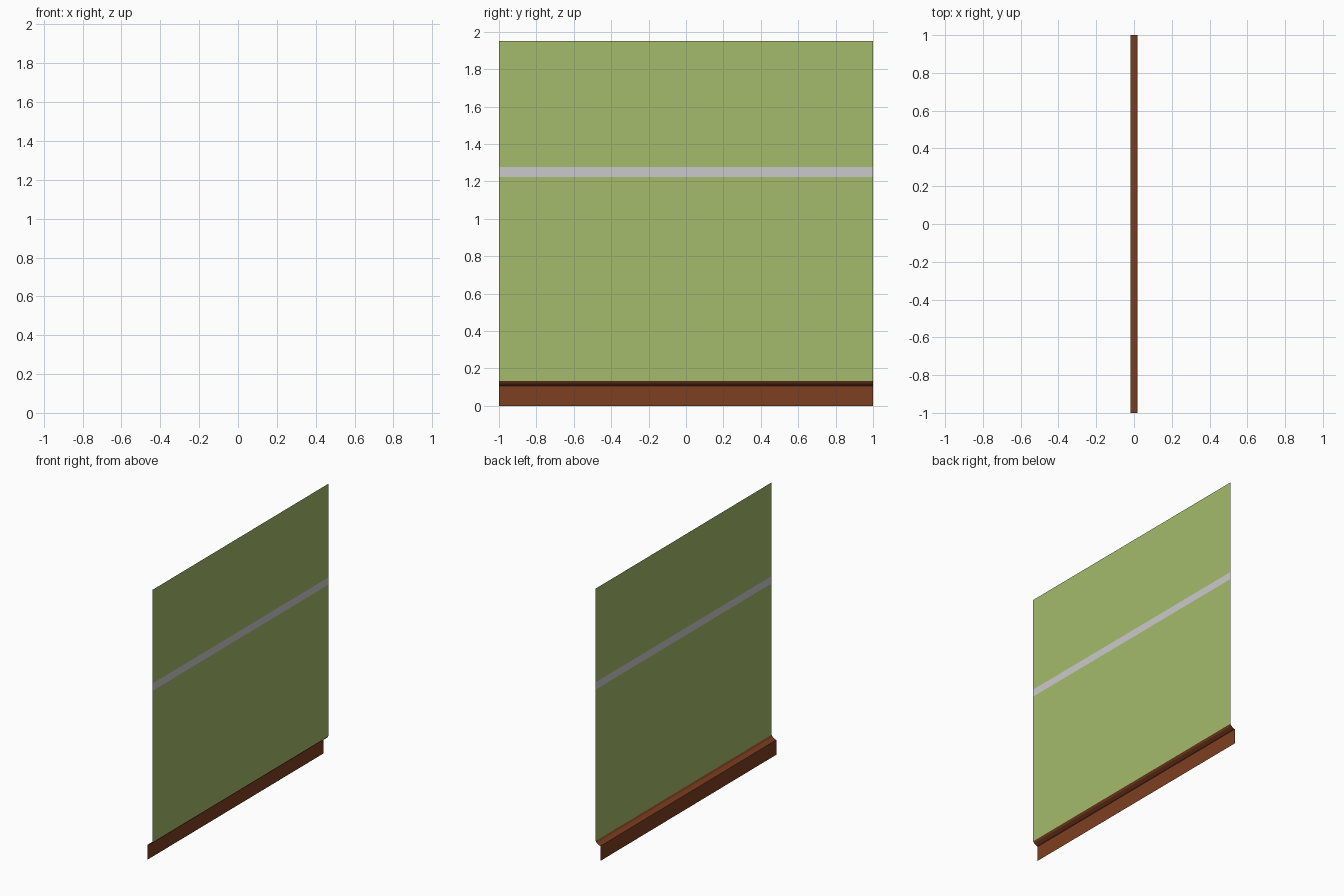
import bpy, bmesh

if "Cube" in bpy.data.objects:
    bpy.data.objects.remove(bpy.data.objects["Cube"])


def material(name, rgb):
    m = bpy.data.materials.new(name)
    m.diffuse_color = (*rgb, 1.0)
    m.use_nodes = True
    m.node_tree.nodes["Principled BSDF"].inputs["Base Color"].default_value = m.diffuse_color
    return m


green = material("wall green", (0.37, 0.50, 0.150))
grey = material("stripe grey", (0.59, 0.59, 0.59))
brown = material("skirting brown", (0.205, 0.050, 0.015))


def sheet(name, profile, mat):
    """Open sheet: an x-z profile swept along y, facing -x."""
    bm = bmesh.new()
    rows = [[bm.verts.new((x, y, z)) for y in (-1, 1)] for x, z in profile]
    for a, b in zip(rows, rows[1:]):
        bm.faces.new((a[0], b[0], b[1], a[1]))
    bm.normal_update()
    for f in bm.faces:
        if f.normal.x > 0:
            f.normal_flip()
    me = bpy.data.meshes.new(name)
    bm.to_mesh(me)
    bm.free()
    me.materials.append(mat)
    ob = bpy.data.objects.new(name, me)
    bpy.context.collection.objects.link(ob)
    return ob


WALL_X = 0.0185

# skirting board with a moulded top stepping back to the wall
sheet("skirting_board",
      [(-WALL_X, 0), (-WALL_X, 0.107), (-0.010, 0.109),
       (0.010, 0.121), (WALL_X, 0.134)], brown)

# wall panel, with the stripe as its own band of faces
wall = sheet("wall_panel",
             [(WALL_X, z) for z in (0.134, 1.223, 1.276, 1.95)], green)
wall.data.materials.append(grey)
for p in wall.data.polygons:
    if 1.223 < p.center.z < 1.276:
        p.material_index = 1
